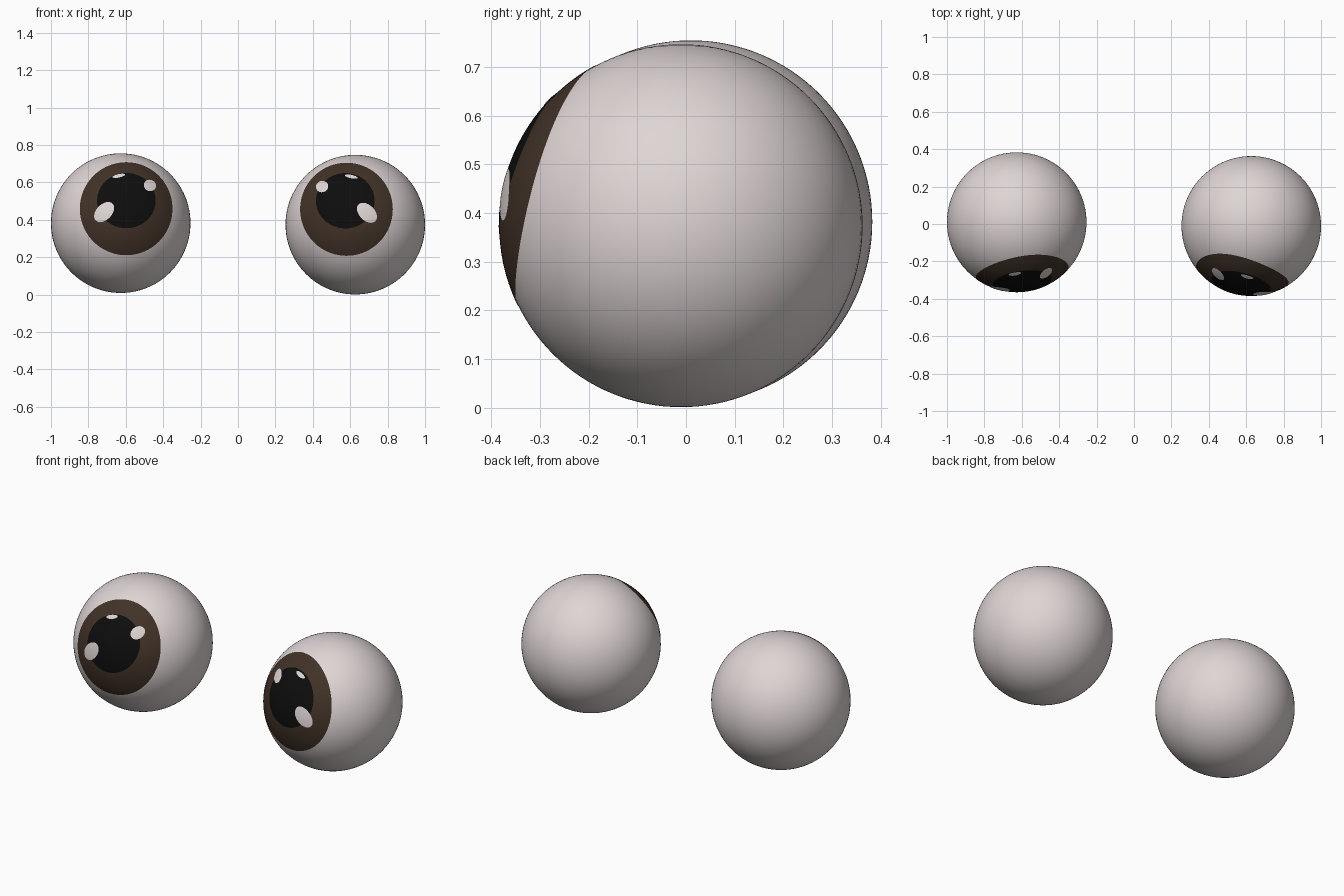
import bpy, bmesh, math
from mathutils import Vector

if "Cube" in bpy.data.objects:
    bpy.data.objects.remove(bpy.data.objects["Cube"])

R = 0.373


def material(name, rgb):
    m = bpy.data.materials.new(name)
    m.diffuse_color = (*rgb, 1)
    m.use_nodes = True
    m.node_tree.nodes["Principled BSDF"].inputs["Base Color"].default_value = m.diffuse_color
    return m


WHITE = material("warm white", (0.74, 0.665, 0.665))
BROWN = material("dark brown", (0.052, 0.031, 0.020))
BLACK = material("black", (0.004, 0.004, 0.004))


def finish(bm, name, mat, centre):
    for f in bm.faces:
        f.smooth = True
    mesh = bpy.data.meshes.new(name)
    bm.to_mesh(mesh)
    bm.free()
    mesh.materials.append(mat)
    ob = bpy.data.objects.new(name, mesh)
    ob.location = centre
    bpy.context.collection.objects.link(ob)


def eyeball(name, centre):
    bm = bmesh.new()
    bmesh.ops.create_uvsphere(bm, u_segments=96, v_segments=64, radius=R)
    finish(bm, name, WHITE, centre)


def patch(name, mat, centre, ox, oz, a, b, tilt, lift, rings=14, segs=72):
    """Curved plate on the ball: a front-view ellipse wrapped onto the surface."""
    bm = bmesh.new()
    c, s = math.cos(tilt), math.sin(tilt)

    def point(t, ang):
        u, v = a * t * math.cos(ang), b * t * math.sin(ang)
        x, z = ox + u * c - v * s, oz + u * s + v * c
        y = -math.sqrt(R * R - x * x - z * z)
        return bm.verts.new(Vector((x, y, z)) * (1 + lift / R))

    mid = point(0, 0)
    prev = None
    for i in range(1, rings + 1):
        ring = [point(i / rings, 2 * math.pi * k / segs) for k in range(segs)]
        for k in range(segs):
            n = (k + 1) % segs
            if prev:
                bm.faces.new((prev[k], ring[k], ring[n], prev[n]))
            else:
                bm.faces.new((mid, ring[k], ring[n]))
        prev = ring
    finish(bm, name, mat, centre)


# side, centre, then front-view offsets of iris, pupil and the three glints
EYES = [
    ("left", (-0.627, 0.010, 0.382), (0.029, 0.077), (0.030, 0.120),
     (-0.088, 0.059), (0.155, 0.200), (-0.010, 0.251), 1),
    ("right", (0.627, -0.010, 0.374), (-0.047, 0.082), (-0.053, 0.127),
     (0.062, 0.063), (-0.176, 0.202), (-0.021, 0.255), -1),
]

for side, c, iris, pupil, big, small, sliver, m in EYES:
    eyeball(side + "_eyeball", c)
    patch(side + "_iris", BROWN, c, *iris, 0.247, 0.248, 0, 0.0010, 24, 96)
    patch(side + "_pupil", BLACK, c, *pupil, 0.156, 0.147, 0, 0.0020)
    # glints, mirrored in tilt between the eyes
    patch(side + "_large_glint", WHITE, c, *big, 0.063, 0.041, m * math.radians(45), 0.0030, 6, 32)
    patch(side + "_small_glint", WHITE, c, *small, 0.033, 0.030, m * math.radians(-20), 0.0030, 5, 32)
    patch(side + "_top_glint", WHITE, c, *sliver, 0.034, 0.009, m * math.radians(12), 0.0030, 4, 32)
